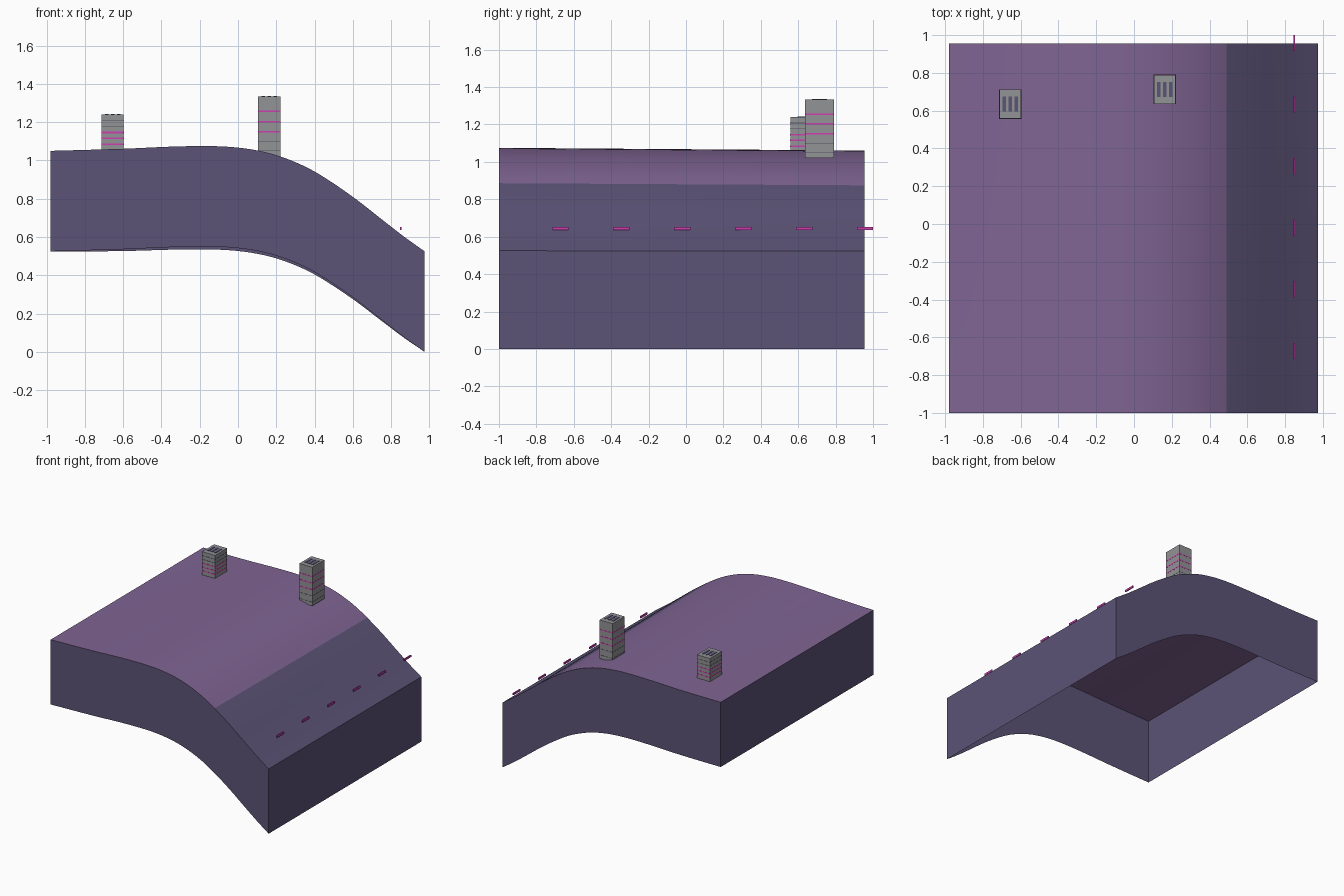
import bpy
import bmesh
from mathutils import Vector

cube = bpy.data.objects.get("Cube")
if cube:
    bpy.data.objects.remove(cube, do_unlink=True)


def material(name, rgb):
    """Flat material from 0-255 sRGB values, stored as linear."""
    lin = [(c / 255 / 12.92) if c < 11 else ((c / 255 + 0.055) / 1.055) ** 2.4 for c in rgb]
    m = bpy.data.materials.new(name)
    m.use_nodes = True
    m.diffuse_color = (*lin, 1)
    bsdf = m.node_tree.nodes["Principled BSDF"]
    bsdf.inputs["Base Color"].default_value = (*lin, 1)
    bsdf.inputs["Roughness"].default_value = 0.8
    return m


PLUM = material("plum", (128, 101, 148))
SLATE = material("slate violet", (91, 83, 118))
GREY = material("concrete grey", (146, 147, 150))
MAGENTA = material("magenta", (205, 62, 178))
DARK = material("dark line", (82, 82, 100))


def finish(name, bm, mats):
    mesh = bpy.data.meshes.new(name)
    bm.to_mesh(mesh)
    bm.free()
    for m in mats:
        mesh.materials.append(m)
    ob = bpy.data.objects.new(name, mesh)
    bpy.context.collection.objects.link(ob)
    return ob


def box(name, lo, hi, mat):
    bm = bmesh.new()
    bmesh.ops.create_cube(bm, size=1)
    lo, hi = Vector(lo), Vector(hi)
    bmesh.ops.scale(bm, vec=hi - lo, verts=bm.verts)
    bmesh.ops.translate(bm, vec=(lo + hi) / 2, verts=bm.verts)
    return finish(name, bm, [mat])


# Ground slab: curved top sheet with four skirt walls, open underneath
PROFILE = [(-0.98, 1.05), (-0.6, 1.061), (-0.35, 1.072), (-0.15, 1.075), (0, 1.067),
           (0.14, 1.044), (0.26, 1.007), (0.38, 0.953), (0.49, 0.886), (0.62, 0.795),
           (0.75, 0.693), (0.87, 0.6), (0.975, 0.525)]
EDGE_X = 0.49
FRONT, BACK, DROP, ROWS = -1.0, 0.955, 0.525, 6


def smooth_profile(pts, steps=4):
    """Spline through the points, with tangents scaled to uneven spacing."""
    def slope(i):
        a, b = pts[max(i - 1, 0)], pts[min(i + 1, len(pts) - 1)]
        return (b[1] - a[1]) / (b[0] - a[0])
    out = []
    for i in range(len(pts) - 1):
        (x0, z0), (x1, z1) = pts[i], pts[i + 1]
        w = x1 - x0
        for s in range(steps):
            t = s / steps
            h = t * t * (3 - 2 * t)
            z = z0 + (z1 - z0) * h
            z += w * (slope(i) * t * (1 - t) ** 2 - slope(i + 1) * t * t * (1 - t))
            out.append((x0 + w * t, z))
    return out + [pts[-1]]


def sag(x, v):
    """The crest sinks slightly towards the back."""
    return 0.015 * v * max(0, 1 - (x / 0.98) ** 2)


bm = bmesh.new()
rows = []
for j in range(ROWS + 1):
    v = j / ROWS
    rows.append([bm.verts.new((x, FRONT + (BACK - FRONT) * v, z - sag(x, v)))
                 for x, z in smooth_profile(PROFILE)])
for a, b in zip(rows, rows[1:]):
    for i in range(len(a) - 1):
        f = bm.faces.new((a[i], a[i + 1], b[i + 1], b[i]))
        f.material_index = 1 if f.calc_center_median().x > EDGE_X else 0

rim = [e for e in bm.edges if e.is_boundary]
skirt = bmesh.ops.extrude_edge_only(bm, edges=rim)["geom"]
for g in skirt:
    if isinstance(g, bmesh.types.BMVert):
        g.co.z -= DROP
    elif isinstance(g, bmesh.types.BMFace):
        g.material_index = 1
bmesh.ops.recalc_face_normals(bm, faces=bm.faces)
top = max(bm.faces, key=lambda f: f.calc_center_median().z)
if top.normal.z < 0:
    bmesh.ops.reverse_faces(bm, faces=bm.faces)
slab = finish("ground_slab", bm, [PLUM, SLATE])
bpy.context.view_layer.objects.active = slab
slab.select_set(True)
bpy.ops.object.shade_smooth_by_angle(angle=0.6)
slab.select_set(False)


# Towers with floor bands and roof slots
def tower(name, cx, cy, z0, z1, magenta, dark):
    hx, hy = 0.058, 0.077
    box(name, (cx - hx, cy - hy, z0), (cx + hx, cy + hy, z1), GREY)
    for label, levels, mat, h in (("light_band", magenta, MAGENTA, 0.004),
                                  ("floor_line", dark, DARK, 0.0015)):
        for z in levels:
            box(f"{name}_{label}", (cx - hx - 0.001, cy - hy - 0.001, z - h),
                (cx + hx + 0.001, cy + hy + 0.001, z + h), mat)
    for k in (-1, 0, 1):
        x = cx + k * 0.031
        box(f"{name}_roof_slot", (x - 0.009, cy - 0.04, z1 - 0.002),
            (x + 0.009, cy + 0.04, z1 + 0.003), SLATE)


tower("short_tower", -0.655, 0.635, 1.03, 1.24, (1.085, 1.115, 1.146), (1.178, 1.208))
tower("tall_tower", 0.163, 0.713, 1.02, 1.333, (1.15, 1.203, 1.256), (1.05, 1.1))

# Row of floating marker bars above the slope
for i in range(6):
    y = -0.672 + i * 0.326
    box("marker_bar", (0.845, y - 0.043, 0.636), (0.853, y + 0.043, 0.652), MAGENTA)
